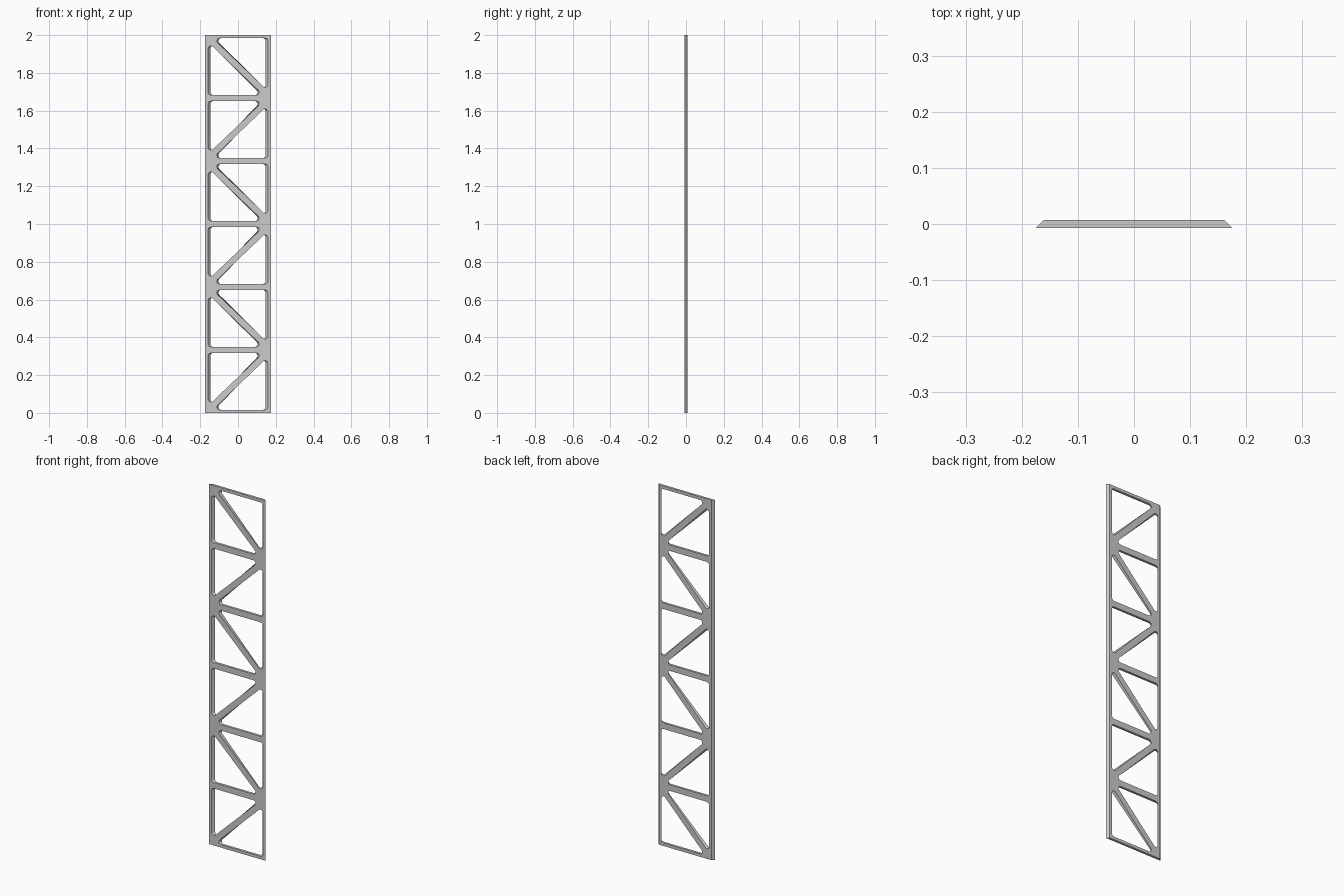
import bpy
import bmesh
import math
from mathutils import Vector

if "Cube" in bpy.data.objects:
    bpy.data.objects.remove(bpy.data.objects["Cube"])

HEIGHT, BAYS = 2.0, 6
FRONT, BACK = 0.1745, 0.161       # half widths of front and back faces (mitred sides)
DEPTH = 0.0135
BAR = 0.0165                      # half thickness of rungs, width of rails
DIAG = 0.0225                     # vertical half thickness of diagonals
RADIUS, STEPS = 0.014, 8
BAY = HEIGHT / BAYS


def rounded(corners, r):
    """Round every corner of a 2D polygon with an arc."""
    pts = []
    for i, p in enumerate(corners):
        a = (corners[i - 1] - p).normalized()
        b = (corners[(i + 1) % len(corners)] - p).normalized()
        half = a.angle(b) / 2
        centre = p + (a + b).normalized() * r / math.sin(half)
        t = r / math.tan(half)
        va = (p + a * t - centre).normalized()
        vb = (p + b * t - centre).normalized()
        sweep = va.angle(vb)
        for k in range(STEPS + 1):
            f = k / STEPS
            v = (va * math.sin((1 - f) * sweep) + vb * math.sin(f * sweep)) / math.sin(sweep)
            pts.append(centre + v * r)
    return pts


def add_loop(bm, pts):
    verts = [bm.verts.new((x, -DEPTH / 2, z)) for x, z in pts]
    for i, v in enumerate(verts):
        bm.edges.new((verts[i - 1], v))


bm = bmesh.new()

# outer outline
add_loop(bm, [(-FRONT, 0), (FRONT, 0), (FRONT, HEIGHT), (-FRONT, HEIGHT)])

# one triangular opening, relative to the bay centre
w, h = FRONT - BAR, BAY / 2 - BAR
slope = BAY / (2 * FRONT)
opening = rounded([Vector((-w, -w * slope + DIAG)),
                   Vector((-w, h)),
                   Vector(((h - DIAG) / slope, h))], RADIUS)

# two openings per bay, with the diagonal alternating direction
for i in range(BAYS):
    mid = (i + 0.5) * BAY
    flip = 1 if i % 2 == 0 else -1
    for s in (1, -1):
        add_loop(bm, [(flip * s * p.x, mid + s * p.y) for p in opening])

# fill the front face, then extrude to a narrower back face
bmesh.ops.triangle_fill(bm, use_beauty=True, use_dissolve=False,
                        edges=bm.edges[:], normal=(0, -1, 0))
ext = bmesh.ops.extrude_face_region(bm, geom=bm.faces[:], use_keep_orig=True)
for v in [g for g in ext["geom"] if isinstance(g, bmesh.types.BMVert)]:
    v.co.x *= BACK / FRONT
    v.co.y = DEPTH / 2
bmesh.ops.recalc_face_normals(bm, faces=bm.faces[:])

mesh = bpy.data.meshes.new("truss_panel")
bm.to_mesh(mesh)
bm.free()
panel = bpy.data.objects.new("truss_panel", mesh)
bpy.context.collection.objects.link(panel)
bpy.context.view_layer.objects.active = panel
panel.select_set(True)
bpy.ops.object.shade_smooth_by_angle(angle=math.radians(30))
